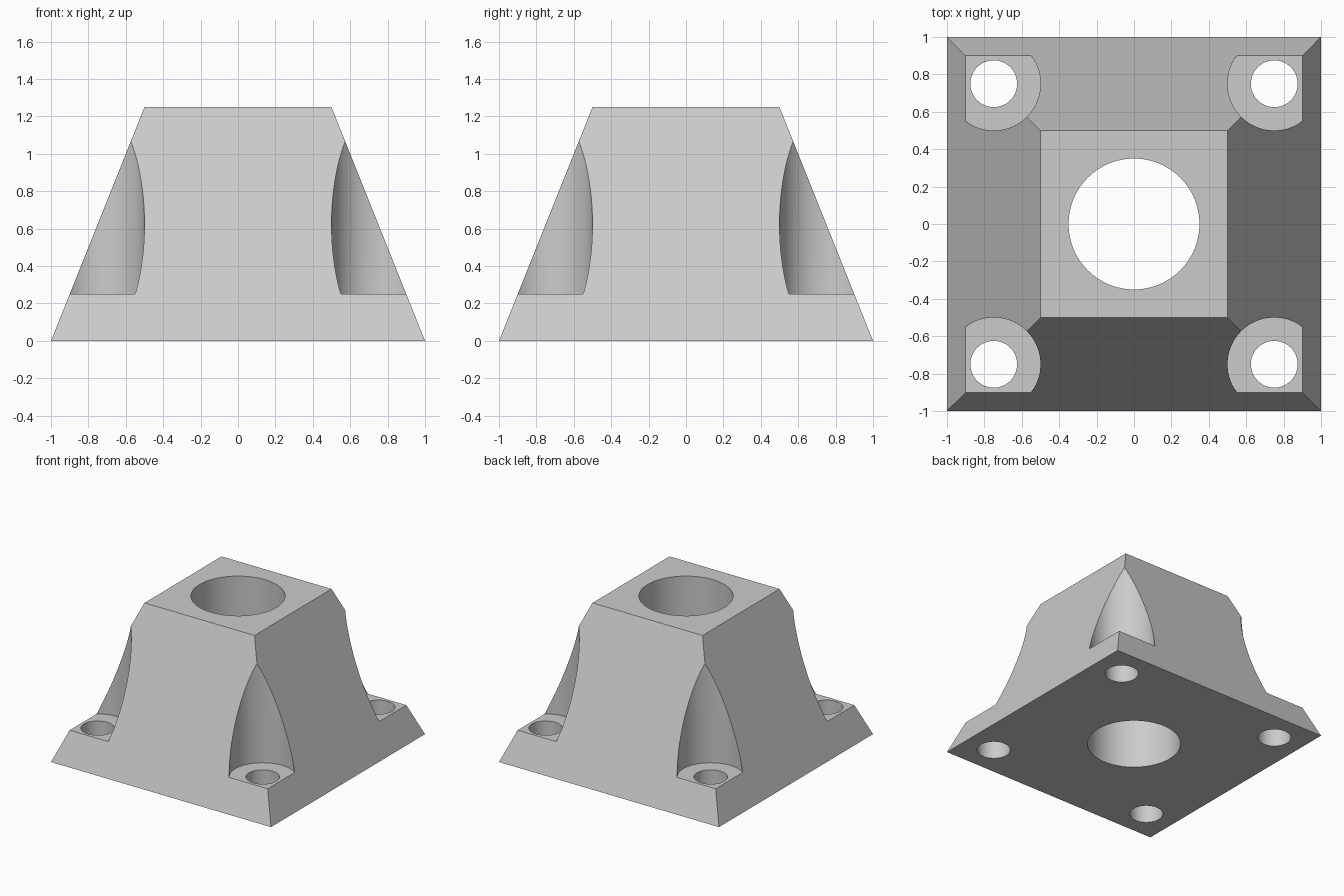
import bpy
import math

cube = bpy.data.objects.get("Cube")
if cube:
    bpy.data.objects.remove(cube, do_unlink=True)

HEIGHT = 1.25
LEDGE = 0.25      # height of the bolt seats
BOLT = 0.75       # bolt offset from the centre

grey = bpy.data.materials.new("light grey")
grey.use_nodes = True
colour = (0.6, 0.6, 0.6, 1)
grey.diffuse_color = colour
grey.node_tree.nodes["Principled BSDF"].inputs["Base Color"].default_value = colour


def cut_cylinder(body, name, radius, x, y, bottom, top):
    """Drill an upright round hole through the body."""
    bpy.ops.mesh.primitive_cylinder_add(
        vertices=96, radius=radius, depth=top - bottom,
        location=(x, y, (top + bottom) / 2))
    cutter = bpy.context.object
    cutter.name = name
    cutter.hide_render = True
    cutter.data.materials.append(grey)
    bpy.context.view_layer.objects.active = body
    mod = body.modifiers.new(name, "BOOLEAN")
    mod.operation = "DIFFERENCE"
    mod.solver = "EXACT"
    mod.object = cutter
    bpy.ops.object.modifier_apply(modifier=mod.name)
    bpy.data.objects.remove(cutter, do_unlink=True)


# Tapered square block
bpy.ops.mesh.primitive_cone_add(
    vertices=4, radius1=math.sqrt(2), radius2=math.sqrt(0.5),
    depth=HEIGHT, location=(0, 0, HEIGHT / 2),
    rotation=(0, 0, math.pi / 4))
body = bpy.context.object
body.name = "mounting_block"
body.data.materials.append(grey)
bpy.ops.object.transform_apply(location=True, rotation=True, scale=True)

# Central bore
cut_cylinder(body, "central_bore", 0.35, 0, 0, -0.5, HEIGHT + 0.5)

# Corner bolt seats and through holes
for sx in (-1, 1):
    for sy in (-1, 1):
        cut_cylinder(body, "bolt_seat", 0.25, sx * BOLT, sy * BOLT, LEDGE, HEIGHT + 0.5)
        cut_cylinder(body, "bolt_hole", 0.125, sx * BOLT, sy * BOLT, -0.5, HEIGHT + 0.5)

# Smooth bores, sharp edges
bpy.ops.object.select_all(action="DESELECT")
body.select_set(True)
bpy.context.view_layer.objects.active = body
bpy.ops.object.shade_smooth_by_angle(angle=math.radians(20))
